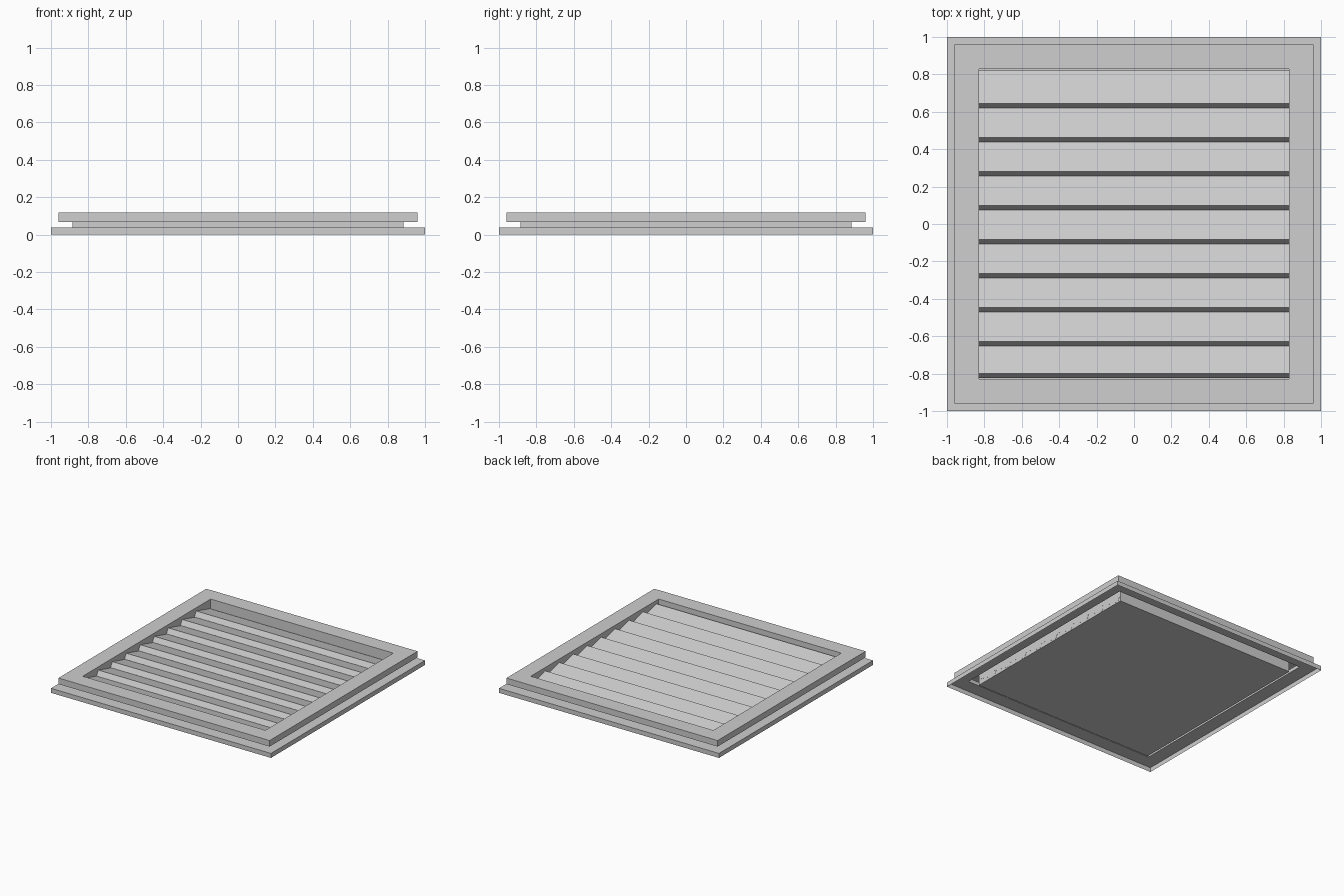
import bpy
import bmesh

cube = bpy.data.objects.get("Cube")
if cube:
    bpy.data.objects.remove(cube, do_unlink=True)

grey = bpy.data.materials.new("light_grey_metal")
grey.use_nodes = True
colour = (0.62, 0.62, 0.62, 1)
grey.diffuse_color = colour
grey.node_tree.nodes["Principled BSDF"].inputs["Base Color"].default_value = colour


def finish(bm, name):
    mesh = bpy.data.meshes.new(name)
    bm.to_mesh(mesh)
    bm.free()
    mesh.materials.append(grey)
    obj = bpy.data.objects.new(name, mesh)
    bpy.context.collection.objects.link(obj)
    return obj


# Pressed sheet frame: a stepped profile carried round a square, open below,
# ending in the recessed tray that holds the slats
OPENING = 0.83
profile = [(1, 0), (1, 0.037), (0.885, 0.037), (0.885, 0.067),
           (0.96, 0.067), (0.96, 0.117), (OPENING, 0.117), (OPENING, 0)]
corners = [(-1, -1), (1, -1), (1, 1), (-1, 1)]

bm = bmesh.new()
loops = [[bm.verts.new((cx * r, cy * r, z)) for cx, cy in corners]
         for r, z in profile]
for low, high in zip(loops, loops[1:]):
    for i in range(4):
        j = (i + 1) % 4
        bm.faces.new((low[i], low[j], high[j], high[i]))
bm.faces.new(loops[-1])
finish(bm, "vent_frame")

# Overlapping slats, high at the front and falling towards the back
SLATS = 9
PITCH = 0.1815
RUN, DROP = 0.177, 0.048
LEAN, DEPTH = 0.024, 0.04
TOP = 0.09
HALF = OPENING + 0.001


def add_slat(index):
    # the front slat is set back so that it clears the frame
    y = max(0.643 - index * PITCH, LEAN + 0.006 - OPENING)
    section = [(y, TOP), (y - LEAN, TOP - DEPTH),
               (y + RUN - LEAN, TOP - DEPTH - DROP), (y + RUN, TOP - DROP)]
    bm = bmesh.new()
    face = bm.faces.new([bm.verts.new((-HALF, sy, sz)) for sy, sz in section])
    grown = bmesh.ops.extrude_face_region(bm, geom=[face], use_keep_orig=True)
    ends = [v for v in grown["geom"] if isinstance(v, bmesh.types.BMVert)]
    bmesh.ops.translate(bm, verts=ends, vec=(2 * HALF, 0, 0))
    bmesh.ops.recalc_face_normals(bm, faces=bm.faces)
    finish(bm, f"slat_{index + 1}")


for k in range(SLATS):
    add_slat(k)
